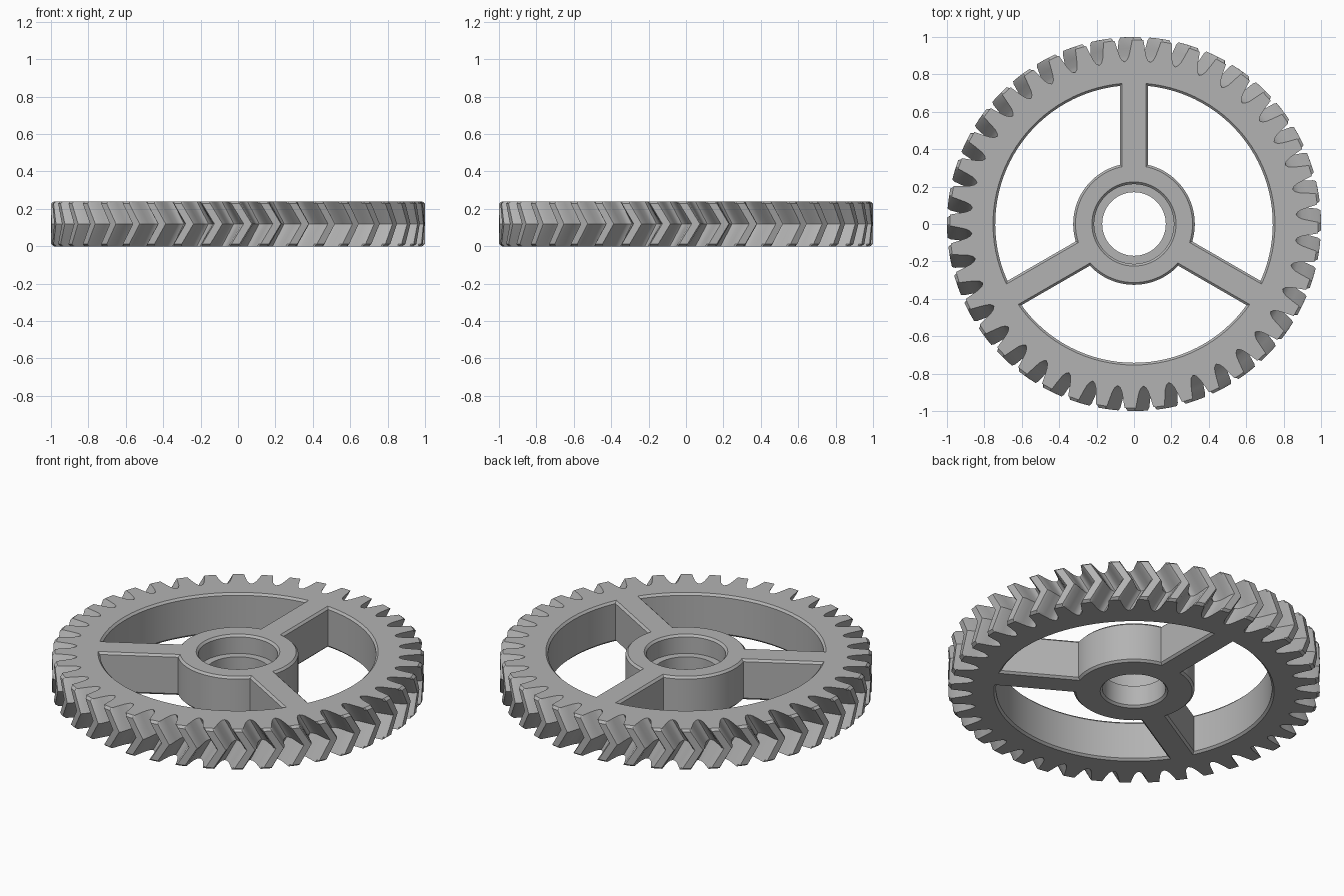
import bpy
import bmesh
from math import sin, cos, asin, radians, pi

cube = bpy.data.objects.get("Cube")
if cube:
    bpy.data.objects.remove(cube)

HEIGHT = 0.24
MID = HEIGHT / 2
TEETH = 40
CHAMFER = 0.012
TWIST = radians(4.2)      # turn of the teeth from an end face to the middle
START = radians(-1.2)     # turn of the teeth at the end faces
ARC_STEPS = 32

# Half tooth from tip to root: radius, half width in degrees
TOOTH = [(1.0, 1.25), (0.985, 1.75), (0.94, 2.3), (0.90, 2.9), (0.878, 3.6)]
ROOT = 0.868

bm = bmesh.new()
top_edges, bottom_edges = [], []


def polar(r, a, z):
    return (r * cos(a), r * sin(a), z)


def skin(layers):
    """Join equal closed loops from bottom to top and note the end edges."""
    rings = [[bm.verts.new(p) for p in layer] for layer in layers]
    n = len(rings[0])
    for low, high in zip(rings, rings[1:]):
        for i in range(n):
            j = (i + 1) % n
            bm.faces.new((low[i], low[j], high[j], high[i]))
    for ring, store in ((rings[0], bottom_edges), (rings[-1], top_edges)):
        store.extend(bm.edges.get((ring[i], ring[(i + 1) % n])) for i in range(n))


def tooth_loop(z, max_r):
    """Whole toothed outline at one height, turned to follow the herringbone."""
    turn = START + TWIST * (1 - abs(z - MID) / MID)
    half = [(r, radians(d)) for r, d in TOOTH]
    shape = [(r, -a) for r, a in reversed(half)] + half + [(ROOT, pi / TEETH)]
    return [polar(min(r, max_r), a + turn + 2 * pi * t / TEETH, z)
            for t in range(TEETH) for r, a in shape]


def window_loop(start, z, grow):
    """Opening between two spokes, bounded by rim, hub and spoke sides."""
    half_spoke = 0.075 - grow
    points = []
    for r, direction in ((0.742 + grow, 1), (0.325 - grow, -1)):
        margin = asin(half_spoke / r)
        first, last = start + margin, start + 2 * pi / 3 - margin
        arc = [polar(r, first + (last - first) * i / ARC_STEPS, z)
               for i in range(ARC_STEPS + 1)]
        points += arc[::direction]
    return points


def circle(r, z, n=64):
    return [polar(r, 2 * pi * i / n, z) for i in range(n)]


# Herringbone teeth with chamfered ends
skin([tooth_loop(z, r) for z, r in (
    (0, 0.985), (CHAMFER, 1), (MID, 1), (HEIGHT - CHAMFER, 1), (HEIGHT, 0.985))])

# Three chamfered openings that leave the spokes
for k in range(3):
    start = pi / 2 + k * 2 * pi / 3
    skin([window_loop(start, z, g) for z, g in (
        (0, CHAMFER), (CHAMFER, 0), (HEIGHT - CHAMFER, 0), (HEIGHT, CHAMFER))])

# Stepped bore with a ledge
skin([circle(r, z) for r, z in (
    (0.182, 0), (0.17, CHAMFER), (0.17, 0.13),
    (0.213, 0.13), (0.213, HEIGHT - CHAMFER), (0.225, HEIGHT))])

# Flat top and bottom faces
for edges, direction in ((top_edges, 1), (bottom_edges, -1)):
    bmesh.ops.triangle_fill(bm, edges=edges, use_beauty=True, normal=(0, 0, direction))
bmesh.ops.recalc_face_normals(bm, faces=bm.faces)

mesh = bpy.data.meshes.new("gear_wheel")
bm.to_mesh(mesh)
bm.free()
gear = bpy.data.objects.new("gear_wheel", mesh)
bpy.context.collection.objects.link(gear)

# Plain grey
grey = bpy.data.materials.new("plain_grey")
grey.use_nodes = True
color = (0.45, 0.45, 0.45, 1)
grey.diffuse_color = color
grey.node_tree.nodes["Principled BSDF"].inputs["Base Color"].default_value = color
mesh.materials.append(grey)

bpy.ops.object.select_all(action="DESELECT")
gear.select_set(True)
bpy.context.view_layer.objects.active = gear
bpy.ops.object.shade_smooth_by_angle(angle=radians(28))
